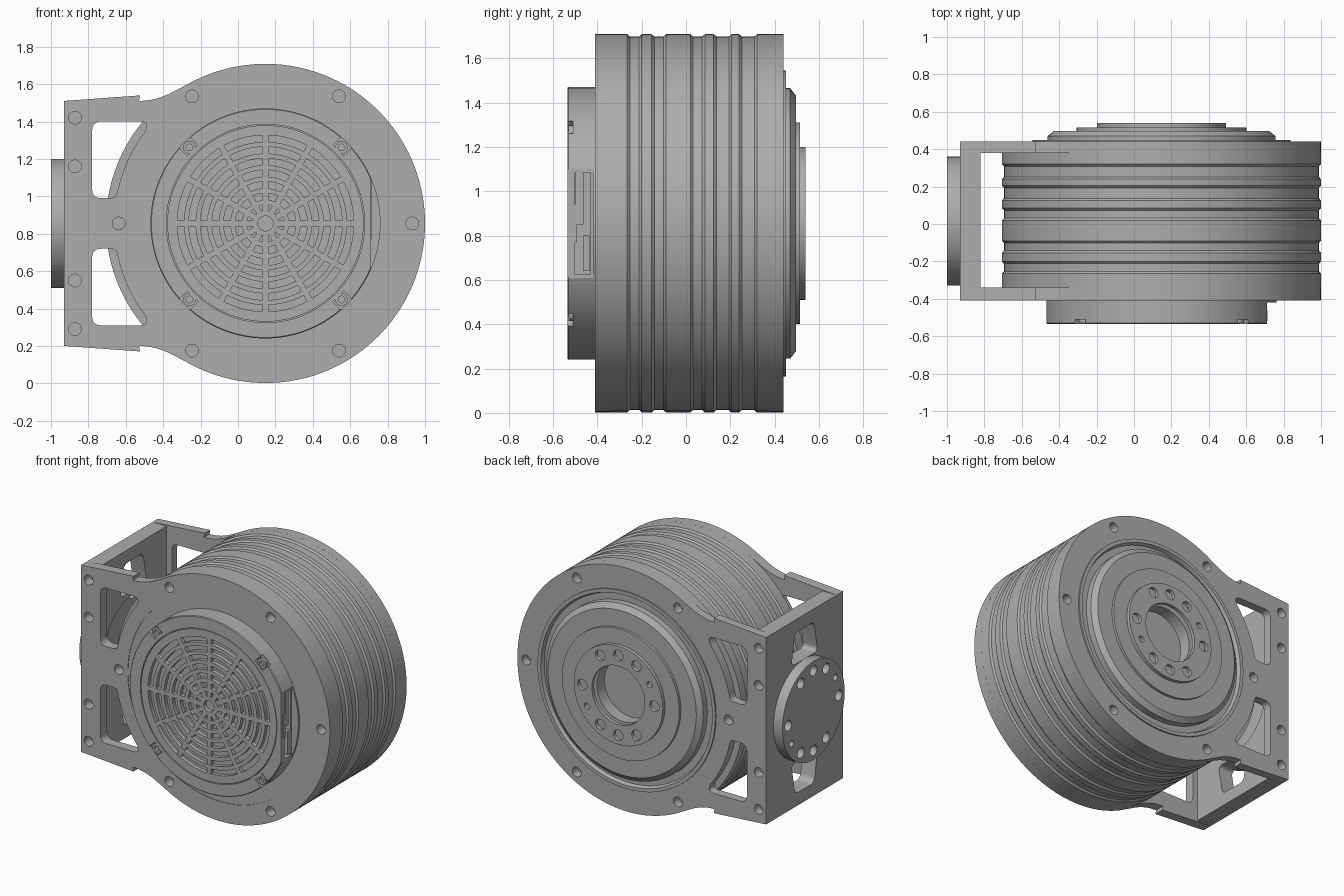
import bpy, bmesh, math
from mathutils import Vector

if "Cube" in bpy.data.objects:
    bpy.data.objects.remove(bpy.data.objects["Cube"])

CX, CZ, R = 0.147, 0.855, 0.853
SEG = 96

metal = bpy.data.materials.new("grey_metal")
metal.use_nodes = True
COLOUR = (0.42, 0.42, 0.42, 1)
metal.diffuse_color = COLOUR
metal.node_tree.nodes["Principled BSDF"].inputs["Base Color"].default_value = COLOUR


def finish(ob, angle=22):
    bpy.ops.object.select_all(action='DESELECT')
    ob.select_set(True)
    bpy.context.view_layer.objects.active = ob
    bpy.ops.object.shade_smooth_by_angle(angle=math.radians(angle))
    return ob


def to_object(bm, name):
    bmesh.ops.recalc_face_normals(bm, faces=bm.faces)
    me = bpy.data.meshes.new(name)
    bm.to_mesh(me)
    bm.free()
    me.materials.append(metal)
    ob = bpy.data.objects.new(name, me)
    bpy.context.collection.objects.link(ob)
    return ob


def spin_into(bm, profile):
    """Revolve a closed (radius, y) profile around the drum axis."""
    vs = [bm.verts.new((CX + r, y, CZ)) for r, y in profile]
    es = [bm.edges.new((a, b)) for a, b in zip(vs, vs[1:] + vs[:1])]
    bmesh.ops.spin(bm, geom=vs + es, cent=(CX, 0, CZ), axis=(0, 1, 0),
                   angle=math.tau, steps=SEG, use_merge=True)
    bmesh.ops.remove_doubles(bm, verts=bm.verts, dist=1e-5)


def lathe(name, profile):
    bm = bmesh.new()
    spin_into(bm, profile)
    return finish(to_object(bm, name))


def add_box(bm, centre, size, turn=0):
    geom = bmesh.ops.create_cube(bm, size=1)["verts"]
    bmesh.ops.scale(bm, vec=size, verts=geom)
    bmesh.ops.translate(bm, vec=centre, verts=geom)
    if turn:
        from_axis = Vector((CX, 0, CZ))
        from mathutils import Matrix
        bmesh.ops.rotate(bm, cent=from_axis, verts=geom,
                         matrix=Matrix.Rotation(-turn, 3, 'Y'))


def circle(u, v, r, n=24):
    return [(u + r * math.cos(math.tau * i / n), v + r * math.sin(math.tau * i / n))
            for i in range(n)]


def arc(r, a0, a1, n):
    steps = [math.radians(a0 + (a1 - a0) * i / n) for i in range(n + 1)]
    return [(CX + r * math.cos(a), CZ + r * math.sin(a)) for a in steps]


def rounded(points, radius, n=6):
    """Round every corner of a loop with a short quadratic curve."""
    out = []
    for i, p in enumerate(points):
        p, a, b = (Vector(q) for q in (p, points[i - 1], points[(i + 1) % len(points)]))
        s = p + (a - p).normalized() * min(radius, (a - p).length / 2)
        e = p + (b - p).normalized() * min(radius, (b - p).length / 2)
        for k in range(n + 1):
            t = k / n
            out.append(tuple(s * (1 - t) ** 2 + p * 2 * t * (1 - t) + e * t * t))
    return out


def mirror_z(loop):
    return [(u, 2 * CZ - v) for u, v in loop]


def plate(name, loops, axis, lo, hi):
    """Extrude a flat outline with holes along the y or x axis."""
    cu = bpy.data.curves.new(name, 'CURVE')
    cu.dimensions, cu.fill_mode = '2D', 'BOTH'
    cu.extrude = (hi - lo) / 2
    for loop in loops:
        sp = cu.splines.new('POLY')
        sp.points.add(len(loop) - 1)
        for pt, (u, v) in zip(sp.points, loop):
            pt.co = (u, v, 0, 1)
        sp.use_cyclic_u = True
    tmp = bpy.data.objects.new(name + "_outline", cu)
    bpy.context.collection.objects.link(tmp)
    bpy.context.view_layer.update()
    bm = bmesh.new()
    bm.from_mesh(tmp.to_mesh())
    tmp.to_mesh_clear()
    bpy.data.objects.remove(tmp)
    mid = (lo + hi) / 2
    for v in bm.verts:
        u, w, d = v.co
        v.co = (u, mid - d, w) if axis == 'y' else (mid + d, u, w)
    bmesh.ops.remove_doubles(bm, verts=bm.verts, dist=1e-5)
    return finish(to_object(bm, name))


def cut(target, bm):
    cutter = to_object(bm, "cutter")
    cutter.hide_render = True
    mod = target.modifiers.new("cut", 'BOOLEAN')
    mod.operation, mod.solver, mod.object = 'DIFFERENCE', 'EXACT', cutter
    bpy.context.view_layer.objects.active = target
    bpy.ops.object.modifier_apply(modifier="cut")
    bpy.data.objects.remove(cutter)


# Ribbed drum with shallow grooves
drum = [(0, -0.34), (R, -0.34)]
for a, b in ((-0.265, -0.2), (-0.155, -0.09), (0.02, 0.085), (0.125, 0.205), (0.24, 0.32)):
    drum += [(R, a), (R - 0.011, a + 0.012), (R - 0.011, b - 0.012), (R, b)]
lathe("ribbed_drum", drum + [(R, 0.38), (0, 0.38)])

# Front and back plates, each one piece with the bracket arms
side = rounded([(-0.62, 1.51), (-0.438, 1.51)] + arc(R, 118, 110, 2), 0.1)
side = [p for p in side if -0.55 < p[0] < -0.26]
outline = ([(-0.93, 1.51)] + side + arc(R, 118, -118, 90)
           + mirror_z(side)[::-1] + [(-0.93, 0.2)])
window = rounded([(-0.78, 0.99), (-0.78, 1.4), (-0.485, 1.4)] + arc(0.81, 142, 169, 8)
                 + [(-0.66, 0.99)], 0.05)
holes = [window, mirror_z(window)]
holes += [circle(*arc(0.785, a, a, 1)[0], 0.034) for a in range(0, 360, 60)]
holes += [circle(-0.872, z, 0.034) for z in (1.42, 1.16, 0.55, 0.29)]
plate("front_plate", [outline, circle(CX, CZ, 0.715, SEG)] + holes, 'y', -0.41, -0.34)
plate("back_plate", [outline, circle(CX, CZ, 0.69, SEG)] + holes, 'y', 0.38, 0.44)

# Bracket end plate with tapered windows and an opening behind the hub
slot = rounded([(-0.13, 1.2), (-0.09, 1.42), (0.12, 1.42), (0.16, 1.2)], 0.04)
plate("bracket_end_plate",
      [[(-0.34, 0.2), (-0.34, 1.51), (0.38, 1.51), (0.38, 0.2)],
       slot, mirror_z(slot), circle(0.015, CZ, 0.32, 64)], 'x', -0.93, -0.82)


# Bolted hubs: a side disc and a back ring share one bolt pattern
def hub_loops(u):
    loops = [circle(u, CZ, 0.345, 72)]
    for deg in (0, 30, 60, 90, 120):
        for a in (math.radians(deg), math.radians(deg + 180)):
            loops.append(circle(u - 0.28 * math.cos(a), CZ + 0.28 * math.sin(a),
                                0.022 if deg == 30 else 0.037, 20))
    return loops


plate("side_hub", hub_loops(0.015), 'x', -1.0, -0.93)
plate("back_hub", hub_loops(CX) + [circle(CX, CZ, 0.205, 64)], 'y', 0.515, 0.54)

# Stepped back cover with a central bore
lathe("back_cover", [(0.205, 0.38), (0.69, 0.38), (0.69, 0.45), (0.665, 0.45), (0.655, 0.425),
                     (0.61, 0.425), (0.61, 0.47), (0.575, 0.497), (0.455, 0.497),
                     (0.455, 0.515), (0.345, 0.515), (0.335, 0.485), (0.205, 0.485)])
lathe("bore_floor", [(0, 0.38), (0.21, 0.38), (0.21, 0.4), (0, 0.4)])

# Front cover ring and the base flange of the cap
lathe("front_cover", [(0, -0.34), (0.715, -0.34), (0.715, -0.406), (0.615, -0.406),
                      (0.615, -0.42), (0, -0.42)])

# Cap with one flat side, four screw notches and a port opening
FLAT = 0.71
bm = bmesh.new()
spin_into(bm, [(0, -0.415), (0.615, -0.415), (0.615, -0.53), (0.61, -0.535), (0.53, -0.535),
               (0.53, -0.505), (0, -0.505)])
cutting = bmesh.ops.bisect_plane(bm, geom=bm.verts[:] + bm.edges[:] + bm.faces[:],
                                 plane_co=(FLAT, 0, 0), plane_no=(1, 0, 0), clear_outer=True)
bmesh.ops.holes_fill(bm, edges=[e for e in bm.edges if e.is_boundary], sides=0)
cap = to_object(bm, "front_cap")
DIAGONALS = [math.radians(a) for a in (45, 135, 225, 315)]
for a in DIAGONALS:
    bm = bmesh.new()
    add_box(bm, (CX + 0.615, -0.535, CZ), (0.13, 0.05, 0.08), a)
    cut(cap, bm)
bm = bmesh.new()
add_box(bm, (FLAT, -0.465, CZ), (0.08, 0.07, 0.46))
cut(cap, bm)
finish(cap)

# Screws in the notches
for i, a in enumerate(DIAGONALS):
    u, v = CX + 0.575 * math.cos(a), CZ + 0.575 * math.sin(a)
    plate(f"cap_screw_{i + 1}", [circle(u, v, 0.034), circle(u, v, 0.018)], 'y', -0.53, -0.505)

# Connectors inside the port
bm = bmesh.new()
add_box(bm, (0.69, -0.48, 0.97), (0.05, 0.035, 0.24))
add_box(bm, (0.69, -0.45, 0.72), (0.04, 0.03, 0.16))
add_box(bm, (0.7, -0.505, CZ), (0.03, 0.025, 0.17))
finish(to_object(bm, "port_connectors"))

# Vent grille: concentric bars, spokes and a centre boss
bm = bmesh.new()
bars = [(0.1 + 0.062 * i, 0.126 + 0.062 * i) for i in range(7)]
for r0, r1 in [(0.04, 0.068)] + bars[:-1] + [(bars[-1][0], 0.525)]:
    spin_into(bm, [(r0, -0.5), (r1, -0.5), (r1, -0.533), (r0, -0.533)])
for k in range(12):
    add_box(bm, (CX + 0.29, -0.516, CZ), (0.45, 0.032, 0.032), math.tau * k / 12)
finish(to_object(bm, "vent_grille"))
